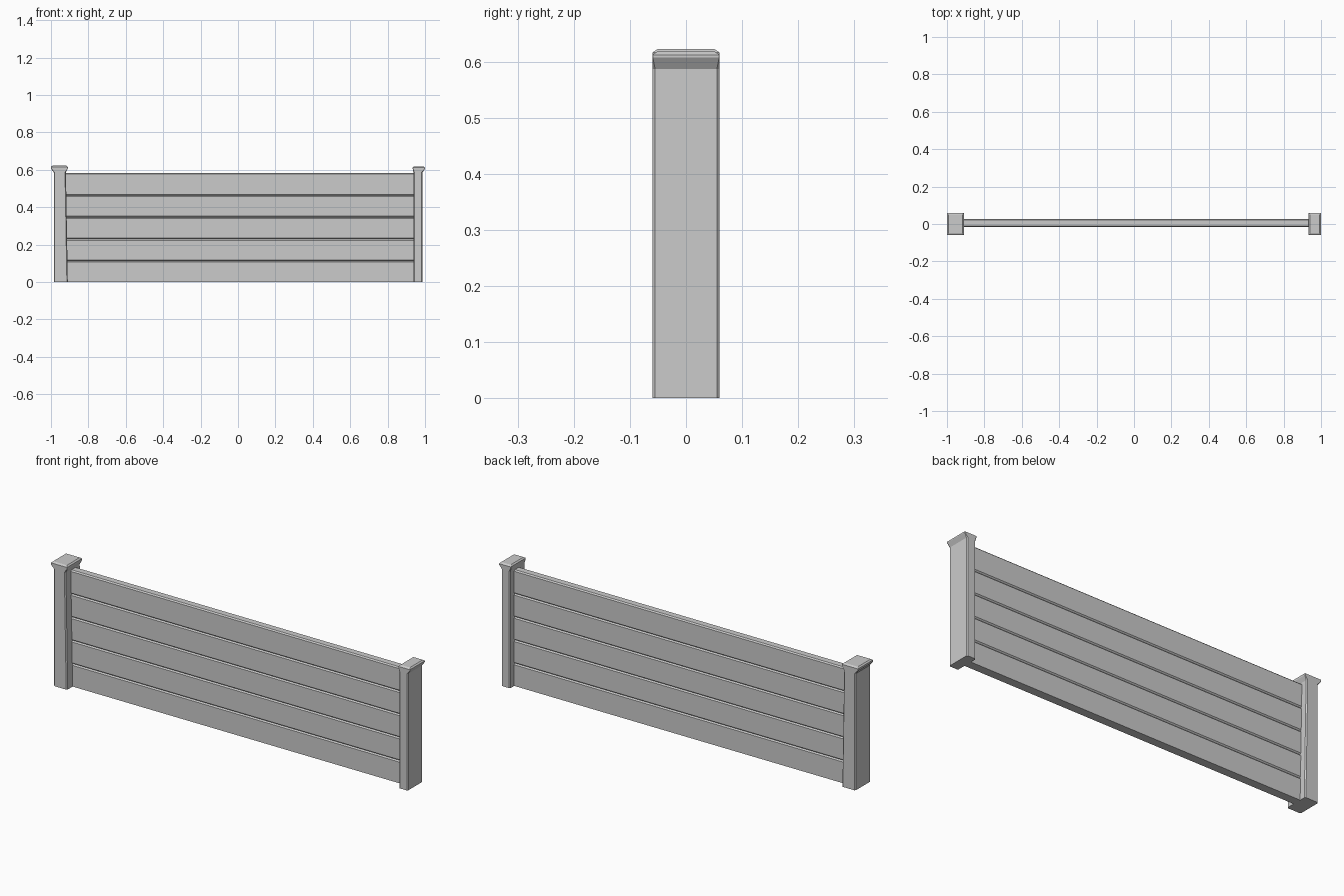
import bpy

if "Cube" in bpy.data.objects:
    bpy.data.objects.remove(bpy.data.objects["Cube"])


def make_object(name, verts, faces):
    mesh = bpy.data.meshes.new(name)
    mesh.from_pydata(verts, [], faces)
    mesh.validate()
    obj = bpy.data.objects.new(name, mesh)
    bpy.context.collection.objects.link(obj)
    return obj


def loft(name, rings):
    """Skin closed rings of equal size and cap both ends."""
    n = len(rings[0])
    verts = [v for ring in rings for v in ring]
    faces = [list(range(n))[::-1], list(range(len(verts) - n, len(verts)))]
    for r in range(len(rings) - 1):
        for i in range(n):
            j = (i + 1) % n
            faces.append((r * n + i, r * n + j, (r + 1) * n + j, (r + 1) * n + i))
    return make_object(name, verts, faces)


def chamfered_ring(z, x0, x1, hy, c):
    """Rectangle with cut corners, counter-clockwise from above."""
    return [(x0 + c, -hy, z), (x1 - c, -hy, z), (x1, -hy + c, z), (x1, hy - c, z),
            (x1 - c, hy, z), (x0 + c, hy, z), (x0, hy - c, z), (x0, -hy + c, z)]


# Posts: chamfered shaft, flared neck and bevelled cap in one skin
def post(name, foot, neck, cap, top):
    levels = [(0.0, *foot, 0.06, 0.005),
              (0.587, *neck, 0.06, 0.005),
              (0.607, *cap, 0.06, 0.001),
              (top - 0.006, *cap, 0.06, 0.001),
              (top, cap[0] + 0.007, cap[1] - 0.007, 0.051, 0.001)]
    return loft(name, [chamfered_ring(*level) for level in levels])


post("left_post", (-0.985, -0.91), (-0.985, -0.92), (-1.0, -0.91), 0.622)
post("right_post", (0.938, 0.987), (0.938, 0.987), (0.934, 1.0), 0.618)

# Boards: chamfered long edges leave V-shaped grooves between them
edges = [0.0, 0.1125, 0.2295, 0.3465, 0.463, 0.583]
y0, y1, c = -0.016, 0.027, 0.006
for k in range(5):
    a, b = edges[k], edges[k + 1]
    lo = 0.0 if k == 0 else c
    profile = [(y0, a + lo), (y0 + c, a), (y1 - c, a), (y1, a + lo),
               (y1, b - c), (y1 - c, b), (y0 + c, b), (y0, b - c)]
    loft(f"board_{k + 1}", [[(x, y, z) for y, z in profile] for x in (-0.95, 0.96)])
